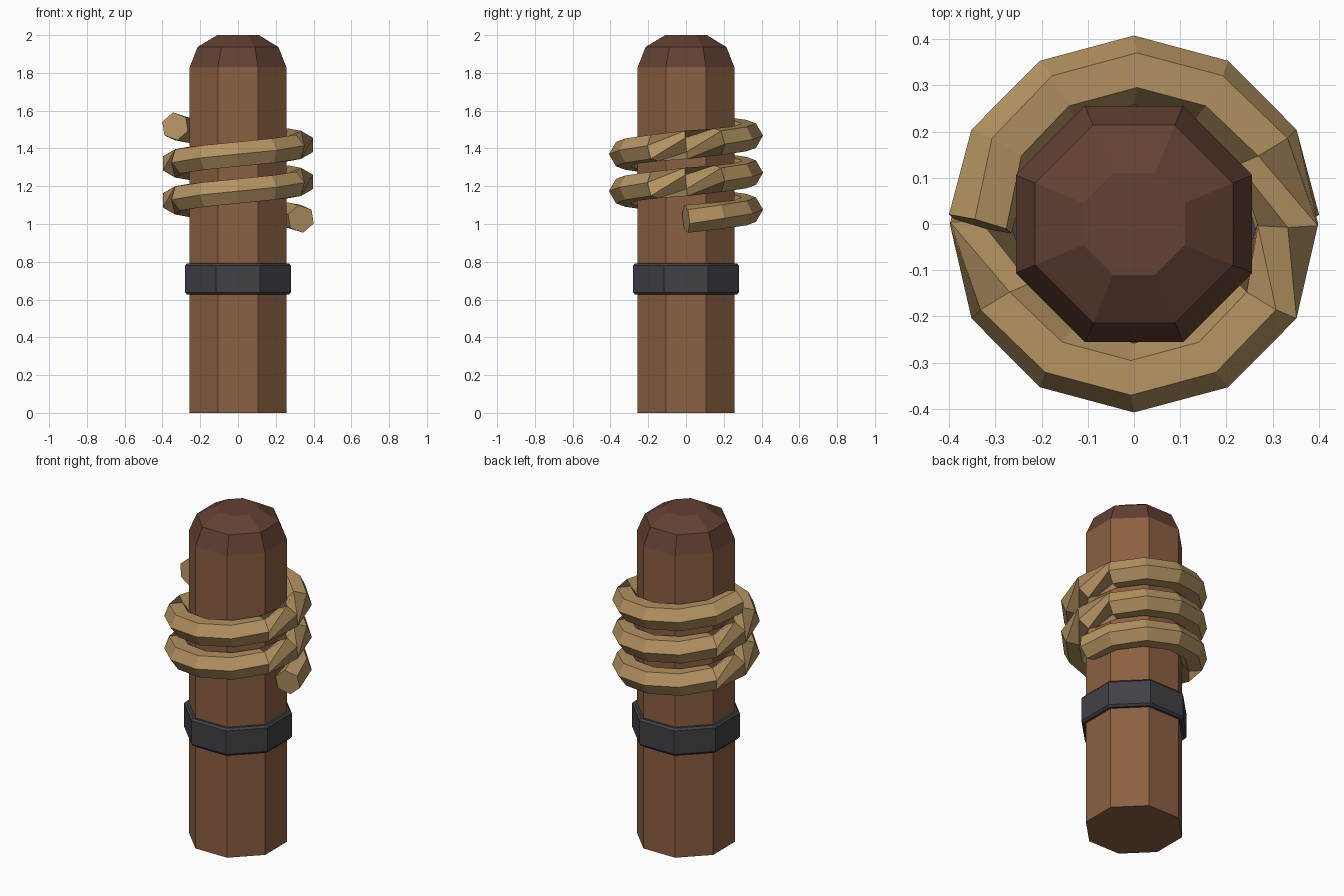
import bpy, bmesh, math
from mathutils import Vector

if "Cube" in bpy.data.objects:
    bpy.data.objects.remove(bpy.data.objects["Cube"])


def material(name, color):
    m = bpy.data.materials.new(name)
    m.diffuse_color = (*color, 1)
    m.use_nodes = True
    m.node_tree.nodes["Principled BSDF"].inputs["Base Color"].default_value = m.diffuse_color
    return m


WOOD = material("brown wood", (0.26, 0.115, 0.054))
DARK = material("dark wood", (0.125, 0.052, 0.033))
ROPE = material("tan rope", (0.456, 0.292, 0.122))
IRON = material("dark iron", (0.052, 0.052, 0.062))


def loft(name, rings, mat):
    """Skin a list of point rings, closing both ends."""
    bm = bmesh.new()
    loops = [[bm.verts.new(p) for p in ring] for ring in rings]
    n = len(loops[0])
    for a, b in zip(loops, loops[1:]):
        for i in range(n):
            j = (i + 1) % n
            bm.faces.new((a[i], a[j], b[j], b[i]))
    bm.faces.new(loops[0][::-1])
    bm.faces.new(loops[-1])
    bmesh.ops.recalc_face_normals(bm, faces=bm.faces)
    me = bpy.data.meshes.new(name)
    bm.to_mesh(me)
    bm.free()
    me.materials.append(mat)
    ob = bpy.data.objects.new(name, me)
    bpy.context.collection.objects.link(ob)
    return ob


def octagon(flat, z):
    """Octagon with flats facing the axes; flat = centre-to-side distance."""
    r = flat / math.cos(math.pi / 8)
    return [Vector((r * math.cos(a), r * math.sin(a), z))
            for a in (math.pi / 8 + k * math.pi / 4 for k in range(8))]


def turned(name, profile, mat):
    return loft(name, [octagon(f, z) for f, z in profile], mat)


# post, its chamfered top, and the iron band
turned("post", [(0.256, 0), (0.256, 1.83)], WOOD)
turned("post_cap", [(0.256, 1.83), (0.214, 1.937), (0.11, 2.0)], DARK)
turned("iron_band", [(0.27, 0.626), (0.28, 0.638), (0.28, 0.78), (0.27, 0.792)], IRON)

# rope: two and a half turns, hexagonal section, frame aligned to the y axis
STEPS, R, TUBE = 30, 0.333, 0.075
path = [Vector((R * math.cos(k * math.pi / 6), R * math.sin(k * math.pi / 6),
                1.027 + 0.49 * k / STEPS)) for k in range(STEPS + 1)]
rings = []
for k, p in enumerate(path):
    t = (path[min(k + 1, STEPS)] - path[max(k - 1, 0)]).normalized()
    side = t.cross(Vector((0, 1, 0))).normalized()
    up = side.cross(t).normalized()
    rings.append([p + TUBE * (up * math.cos(a) + side * math.sin(a))
                  for a in (i * math.pi / 3 for i in range(6))])
loft("rope_coil", rings, ROPE)
